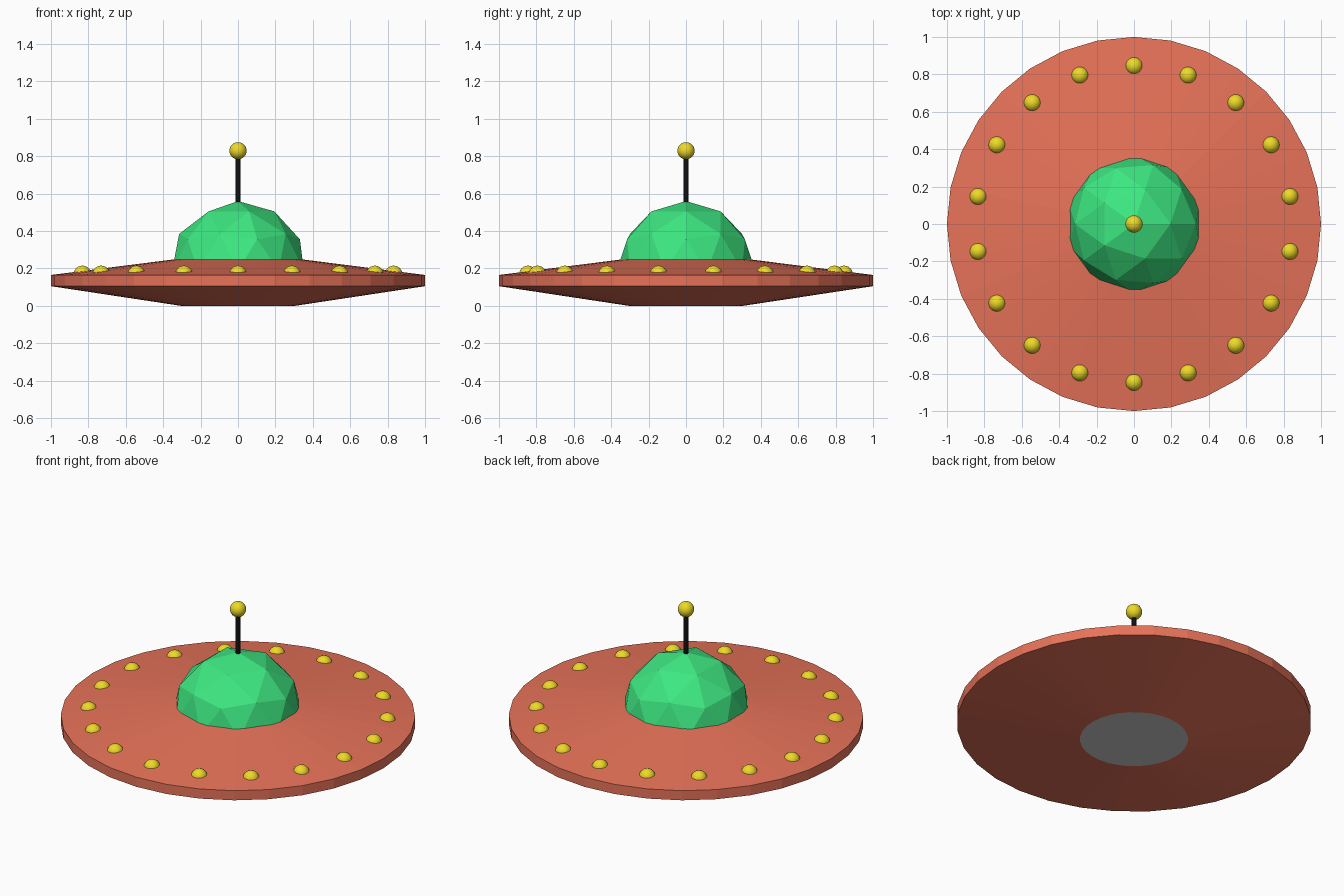
import bpy, bmesh, math

if "Cube" in bpy.data.objects:
    bpy.data.objects.remove(bpy.data.objects["Cube"])

SIDES = 32


def material(name, rgb):
    mat = bpy.data.materials.new(name)
    mat.diffuse_color = (*rgb, 1)
    mat.use_nodes = True
    mat.node_tree.nodes["Principled BSDF"].inputs["Base Color"].default_value = mat.diffuse_color
    return mat


def finish(name, mat=None, smooth=False):
    obj = bpy.context.object
    obj.name = name
    if mat:
        obj.data.materials.append(mat)
    if smooth:
        bpy.ops.object.shade_smooth()
    return obj


def ball(name, radius, loc, mat):
    bpy.ops.mesh.primitive_uv_sphere_add(segments=24, ring_count=12, radius=radius, location=loc)
    return finish(name, mat, smooth=True)


def lathe(name, profile, mat):
    """Revolve (radius, z) points about z and cap the top ring."""
    bm = bmesh.new()
    rings = []
    for r, z in profile:
        rings.append([bm.verts.new((r * math.cos(a), r * math.sin(a), z))
                      for a in (2 * math.pi * i / SIDES for i in range(SIDES))])
    for low, high in zip(rings, rings[1:]):
        for i in range(SIDES):
            j = (i + 1) % SIDES
            bm.faces.new((low[i], low[j], high[j], high[i]))
    bm.faces.new(rings[-1])
    mesh = bpy.data.meshes.new(name)
    bm.to_mesh(mesh)
    bm.free()
    obj = bpy.data.objects.new(name, mesh)
    bpy.context.collection.objects.link(obj)
    mesh.materials.append(mat)
    return obj


red = material("hull_red", (0.80, 0.17, 0.10))
green = material("dome_green", (0.047, 0.80, 0.22))
yellow = material("light_yellow", (0.85, 0.70, 0.02))
black = material("antenna_black", (0.005, 0.005, 0.005))

# Saucer hull
lathe("saucer_hull", [(0.305, 0), (1, 0.105), (1, 0.165), (0.33, 0.25)], red)

# Grey plate closing the underside
bpy.ops.mesh.primitive_circle_add(vertices=SIDES, radius=0.305, fill_type='NGON')
plate = finish("bottom_plate")
plate.data.flip_normals()

# Faceted cockpit dome, lower half cut off inside the hull
bpy.ops.mesh.primitive_ico_sphere_add(subdivisions=2, radius=0.37, location=(0, 0, 0.19))
dome = finish("cockpit_dome", green)
bm = bmesh.new()
bm.from_mesh(dome.data)
bmesh.ops.bisect_plane(bm, geom=bm.verts[:] + bm.edges[:] + bm.faces[:], dist=1e-5,
                       plane_co=(0, 0, 0.03), plane_no=(0, 0, 1), clear_inner=True)
bm.to_mesh(dome.data)
bm.free()

# Antenna rod and tip
bpy.ops.mesh.primitive_cylinder_add(vertices=16, radius=0.013, depth=0.30, location=(0, 0, 0.67))
finish("antenna_rod", black)
bpy.ops.object.shade_smooth_by_angle(angle=math.radians(40))
ball("antenna_tip", 0.046, (0, 0, 0.829), yellow)

# Ring of rim lights
for k in range(18):
    a = math.radians(90 + 20 * k)
    ball(f"rim_light_{k + 1}", 0.047, (0.845 * math.cos(a), 0.845 * math.sin(a), 0.168), yellow)
